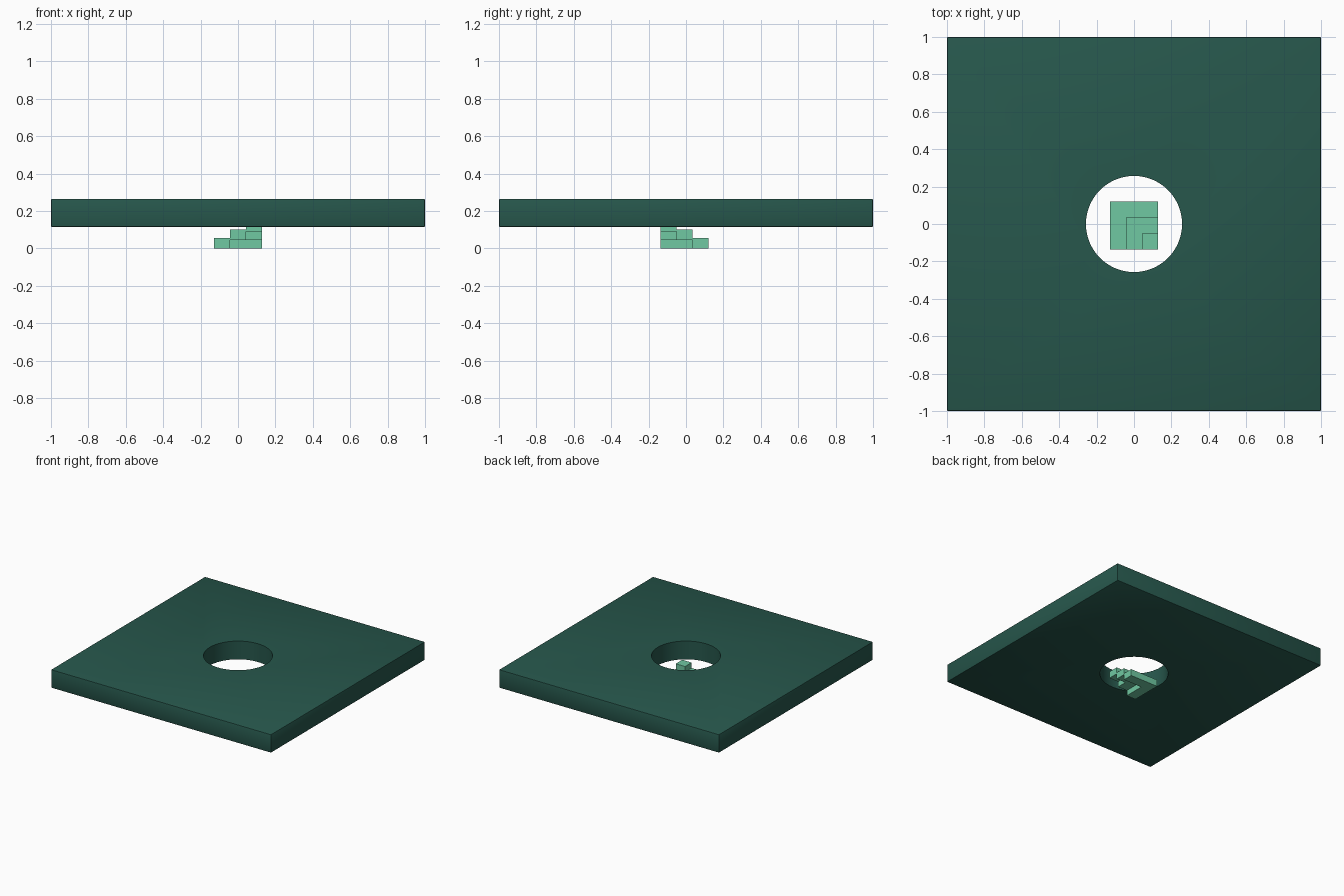
import bpy, bmesh, math

if "Cube" in bpy.data.objects:
    bpy.data.objects.remove(bpy.data.objects["Cube"])


def material(name, rgb):
    m = bpy.data.materials.new(name)
    m.diffuse_color = (*rgb, 1)
    m.use_nodes = True
    m.node_tree.nodes["Principled BSDF"].inputs["Base Color"].default_value = m.diffuse_color
    return m


dark = material("dark_green", (0.02, 0.095, 0.072))
light = material("light_green", (0.16, 0.58, 0.36))


# Square plate with softened edges
bpy.ops.mesh.primitive_cube_add(size=1, location=(0, 0, 0.19))
plate = bpy.context.object
plate.name = "plate"
plate.scale = (2, 2, 0.15)
bpy.ops.object.transform_apply(location=False, rotation=False, scale=True)
plate.data.materials.append(dark)
bevel = plate.modifiers.new("soft_edges", 'BEVEL')
bevel.width, bevel.segments = 0.006, 2

# Round hole through the plate
bpy.ops.mesh.primitive_cylinder_add(vertices=64, radius=0.257, depth=1, location=(0, 0, 0.19))
cutter = bpy.context.object
cutter.name = "hole_cutter"
cutter.hide_render = True
cutter.display_type = 'WIRE'
hole = plate.modifiers.new("hole", 'BOOLEAN')
hole.object, hole.operation, hole.solver = cutter, 'DIFFERENCE', 'EXACT'
bpy.context.view_layer.objects.active = plate
for mod in ("soft_edges", "hole"):
    bpy.ops.object.modifier_apply(modifier=mod)
bpy.data.objects.remove(cutter)
bpy.context.view_layer.objects.active = plate
bpy.ops.object.select_all(action='DESELECT')
plate.select_set(True)
bpy.ops.object.shade_smooth_by_angle(angle=math.radians(30))


# Stepped corner: two L-shaped steps and a top block, each open underneath
def prism(name, outline, z0, z1):
    bm = bmesh.new()
    face = bm.faces.new([bm.verts.new((x, y, z0)) for x, y in outline])
    ext = bmesh.ops.extrude_face_region(bm, geom=[face])["geom"]
    bmesh.ops.translate(bm, vec=(0, 0, z1 - z0),
                        verts=[v for v in ext if isinstance(v, bmesh.types.BMVert)])
    bmesh.ops.recalc_face_normals(bm, faces=bm.faces)
    me = bpy.data.meshes.new(name)
    bm.to_mesh(me)
    bm.free()
    me.materials.append(light)
    bpy.context.collection.objects.link(bpy.data.objects.new(name, me))


S, RIGHT, FRONT = 0.085, 0.128, -0.135
for level in range(3):
    n = 3 - level
    left, back = RIGHT - n * S, FRONT + n * S
    if n > 1:
        outline = [(left, FRONT), (left + S, FRONT), (left + S, back - S),
                   (RIGHT, back - S), (RIGHT, back), (left, back)]
    else:
        outline = [(left, FRONT), (RIGHT, FRONT), (RIGHT, back), (left, back)]
    z = level * 0.045
    prism(f"step_{level + 1}", outline, z, z + 0.055)
